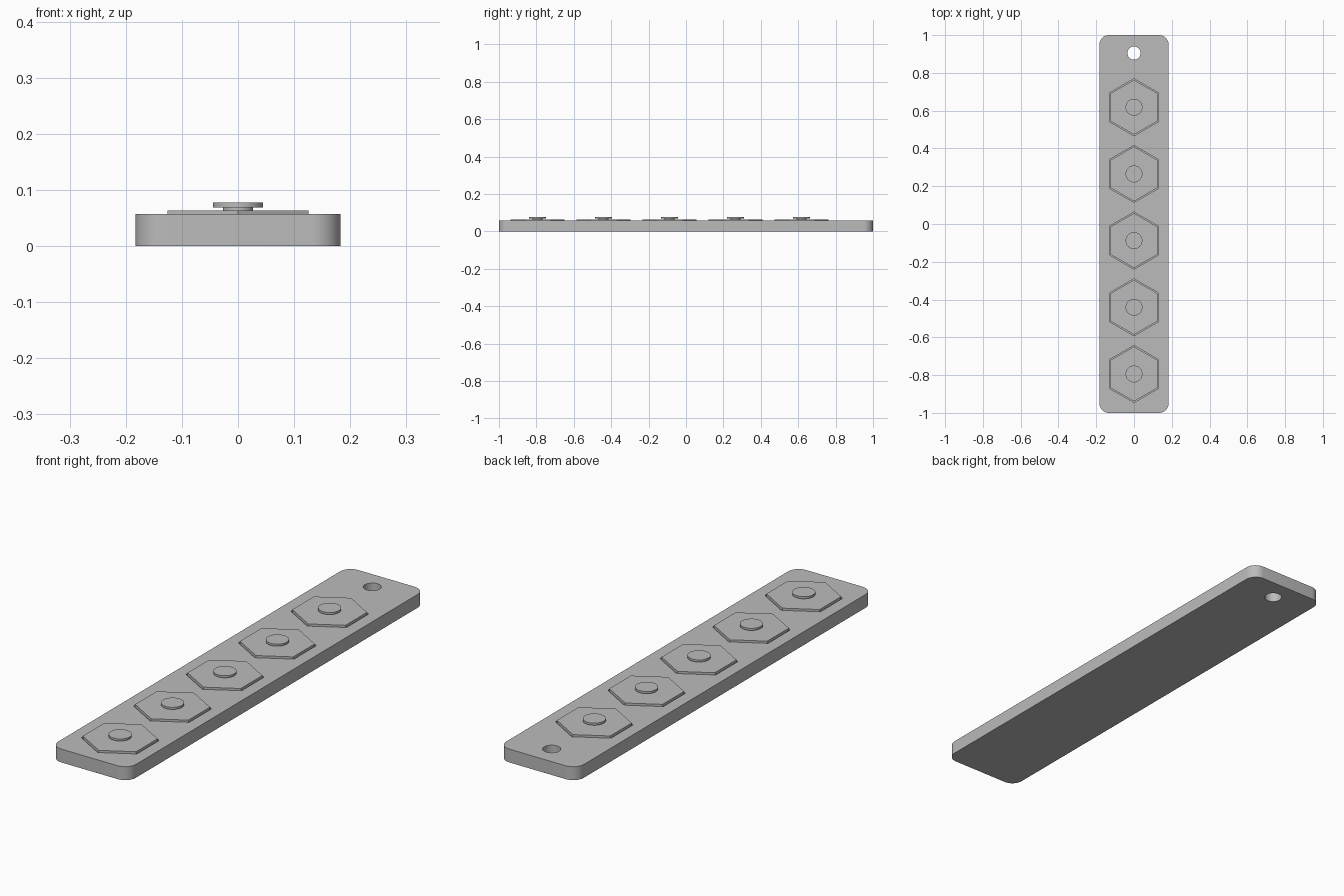
import bpy, bmesh, math
from mathutils import Matrix

cube = bpy.data.objects.get("Cube")
if cube:
    bpy.data.objects.remove(cube, do_unlink=True)

grey = bpy.data.materials.new("plain_grey")
grey.use_nodes = True
colour = (0.5, 0.5, 0.5, 1)
grey.diffuse_color = colour
grey.node_tree.nodes["Principled BSDF"].inputs["Base Color"].default_value = colour

PLATE_TOP = 0.057
POCKET_FLOOR = 0.03
CENTRES = [-0.794 + 0.353 * i for i in range(5)]


def finish(name, bm):
    """Turn a bmesh into a named grey object."""
    mesh = bpy.data.meshes.new(name)
    bmesh.ops.recalc_face_normals(bm, faces=bm.faces)
    bm.to_mesh(mesh)
    bm.free()
    mesh.materials.append(grey)
    obj = bpy.data.objects.new(name, mesh)
    bpy.context.collection.objects.link(obj)
    return obj


def smooth(obj):
    bpy.ops.object.select_all(action='DESELECT')
    obj.select_set(True)
    bpy.context.view_layer.objects.active = obj
    bpy.ops.object.shade_smooth_by_angle(angle=math.radians(30))


def prism(bm, sides, radius, y, low, high):
    """Upright prism with a corner pointing along y."""
    place = Matrix.Translation((0, y, (low + high) / 2)) @ Matrix.Rotation(math.pi / 2, 4, 'Z')
    made = bmesh.ops.create_cone(bm, cap_ends=True, segments=sides, radius1=radius,
                                 radius2=radius, depth=high - low)
    # put the first corner exactly on the y axis
    first = made["verts"][0].co
    turn = Matrix.Rotation(-math.atan2(first.y, first.x), 4, 'Z')
    bmesh.ops.transform(bm, matrix=place @ turn, verts=made["verts"])


# Base plate with rounded upright corners
bm = bmesh.new()
bmesh.ops.create_cube(bm, size=1, matrix=Matrix.Translation((0, 0, PLATE_TOP / 2))
                      @ Matrix.Diagonal((0.366, 2, PLATE_TOP, 1)))
upright = [e for e in bm.edges if abs(e.verts[0].co.z - e.verts[1].co.z) > 0.01]
bmesh.ops.bevel(bm, geom=upright, offset=0.05, segments=10, profile=0.5, affect='EDGES')
plate = finish("base_plate", bm)

# Cutter for the hanging hole and the hexagonal pockets
bm = bmesh.new()
prism(bm, 48, 0.035, 0.905, -0.05, 0.15)
for y in CENTRES:
    prism(bm, 6, 0.151, y, POCKET_FLOOR, 0.15)
cutter = finish("pocket_cutter", bm)
cutter.hide_render = True
cut = plate.modifiers.new("pockets", 'BOOLEAN')
cut.operation = 'DIFFERENCE'
cut.solver = 'EXACT'
cut.object = cutter
bpy.context.view_layer.objects.active = plate
bpy.ops.object.modifier_apply(modifier=cut.name)
bpy.data.objects.remove(cutter, do_unlink=True)
smooth(plate)

# Hexagonal tiles, each with a narrow neck and a round knob
for number, y in enumerate(CENTRES, 1):
    bm = bmesh.new()
    prism(bm, 6, 0.145, y, POCKET_FLOOR, 0.064)
    finish(f"hex_tile_{number}", bm)
    for part, radius, low, high in (("knob_neck", 0.027, 0.064, 0.069),
                                    ("knob_cap", 0.0446, 0.069, 0.078)):
        bm = bmesh.new()
        prism(bm, 48, radius, y, low, high)
        smooth(finish(f"{part}_{number}", bm))
